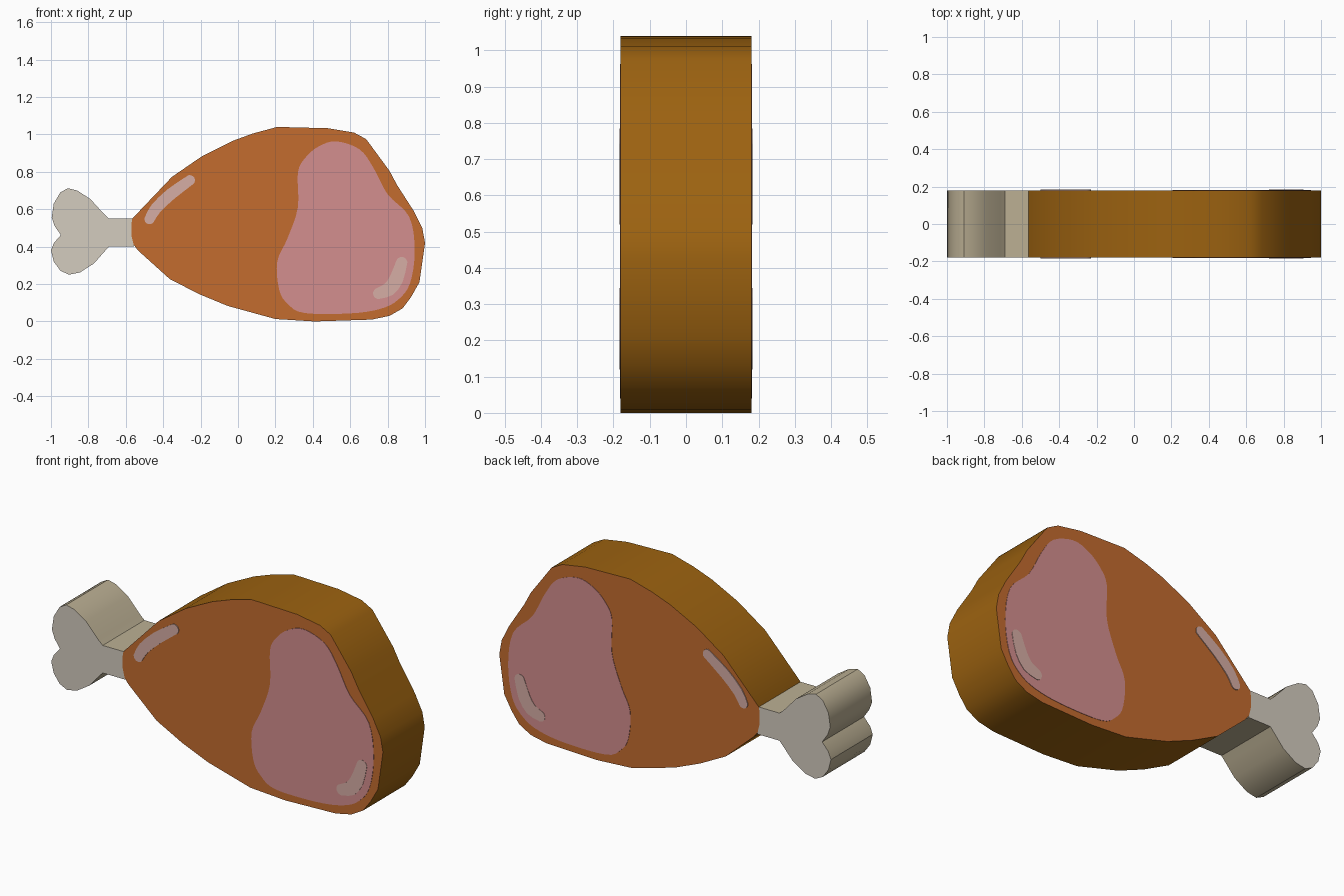
import bpy, bmesh, math
from mathutils import Vector

if "Cube" in bpy.data.objects:
    bpy.data.objects.remove(bpy.data.objects["Cube"])

DEPTH = 0.18  # half thickness of the slab


def material(name, r, g, b):
    lin = [((c / 255 + 0.055) / 1.055) ** 2.4 for c in (r, g, b)]
    m = bpy.data.materials.new(name)
    m.diffuse_color = (*lin, 1)
    m.use_nodes = True
    m.node_tree.nodes["Principled BSDF"].inputs["Base Color"].default_value = m.diffuse_color
    return m


MEAT = material("roast orange", 196, 108, 47)
CRUST = material("crust brown", 156, 98, 16)
PINK = material("ham pink", 212, 142, 142)
BONE = material("bone face", 212, 204, 191)
BONE_SIDE = material("bone side", 188, 176, 148)
SHINE = material("shine", 214, 174, 165)


def smooth_loop(pts, n=3):
    """Closed Catmull-Rom curve through the points."""
    out, k = [], len(pts)
    for i in range(k):
        a, b, c, d = (Vector(pts[(i + j) % k]) for j in (-1, 0, 1, 2))
        for s in range(n):
            t = s / n
            out.append((2 * b + (c - a) * t + (2 * a - 5 * b + 4 * c - d) * t * t
                        + (3 * b - a - 3 * c + d) * t ** 3) / 2)
    return out


def prism(name, outline, y0, y1, face_mat, side_mat):
    """Extrude an x-z outline from y0 to y1, with separate cap and side colours."""
    me = bpy.data.meshes.new(name)
    bm = bmesh.new()
    cap = bm.faces.new([bm.verts.new((p[0], y0, p[1])) for p in outline])
    ext = bmesh.ops.extrude_face_region(bm, geom=[cap], use_keep_orig=True)
    for v in ext["geom"]:
        if isinstance(v, bmesh.types.BMVert):
            v.co.y = y1
    bmesh.ops.recalc_face_normals(bm, faces=bm.faces)
    for f in bm.faces:
        f.material_index = 0 if abs(f.normal.y) > 0.5 else 1
    bm.to_mesh(me)
    bm.free()
    me.materials.append(face_mat)
    me.materials.append(side_mat)
    ob = bpy.data.objects.new(name, me)
    bpy.context.collection.objects.link(ob)
    bpy.ops.object.select_all(action='DESELECT')
    ob.select_set(True)
    bpy.context.view_layer.objects.active = ob
    bpy.ops.object.shade_smooth_by_angle(angle=math.radians(35))
    return ob


def streak(path):
    """Rounded outline around a centre line of (x, z, radius)."""
    left, right, caps = [], [], []
    for i, (x, z, r) in enumerate(path):
        a, b = path[max(i - 1, 0)], path[min(i + 1, len(path) - 1)]
        d = Vector((b[0] - a[0], b[1] - a[1])).normalized()
        n = Vector((-d.y, d.x))
        c = Vector((x, z))
        left.append(c + n * r)
        right.append(c - n * r)
        if i in (0, len(path) - 1):
            s = -1 if i == 0 else 1
            caps.append([c + r * (n * math.cos(t) * s + d * math.sin(t) * s)
                         for t in (math.pi * k / 6 for k in range(1, 6))])
    return smooth_loop(left + caps[1] + right[::-1] + caps[0], 2)


# meat body
meat = [(-.565, .55), (-.353, .773), (-.19, .885), (-.03, .965), (.08, 1.005), (.21, 1.04),
        (.48, 1.033), (.62, 1.01), (.685, .975), (.81, .805), (.85, .73), (.94, .59),
        (.985, .5), (1, .42), (.97, .21), (.925, .13), (.88, .07), (.81, .03), (.715, .01),
        (.41, 0), (.2, .013), (-.055, .083), (-.21, .147), (-.365, .227), (-.535, .38),
        (-.558, .41), (-.57, .46), (-.57, .52)]
prism("meat_body", meat, -DEPTH, DEPTH, MEAT, CRUST)

# bone with two knuckles
bone = [(-.565, .55), (-.69, .55), (-.717, .575), (-.79, .655), (-.86, .70), (-.91, .712),
        (-.95, .69), (-.985, .63), (-.996, .555), (-.98, .51), (-.947, .462), (-.984, .42),
        (-1, .38), (-.985, .32), (-.95, .272), (-.905, .25), (-.845, .262), (-.77, .31),
        (-.717, .37), (-.69, .40), (-.555, .40), (-.57, .46), (-.57, .52)]
prism("bone", bone, -DEPTH, DEPTH, BONE, BONE_SIDE)

# painted plates on both faces
pink = smooth_loop([(.525, .963), (.43, .935), (.36, .875), (.32, .795), (.32, .61), (.265, .445),
                    (.21, .32), (.22, .17), (.265, .095), (.355, .045), (.6, .043), (.76, .067),
                    (.855, .115), (.92, .205), (.945, .38), (.915, .56), (.80, .68),
                    (.725, .82), (.65, .92)], 4)
upper = streak([(-.473, .547, .027), (-.44, .603, .03), (-.36, .68, .031), (-.257, .755, .027)])
lower = streak([(.752, .15, .03), (.807, .172, .037), (.847, .228, .037), (.875, .315, .03)])
for side, y in (("front", -1), ("back", 1)):
    for name, loop, h, mat in (("pink_cut", pink, .002, PINK), ("upper_shine", upper, .004, SHINE),
                               ("lower_shine", lower, .004, SHINE)):
        prism(f"{name}_{side}", loop, y * (DEPTH - .001), y * (DEPTH + h), mat, mat)
